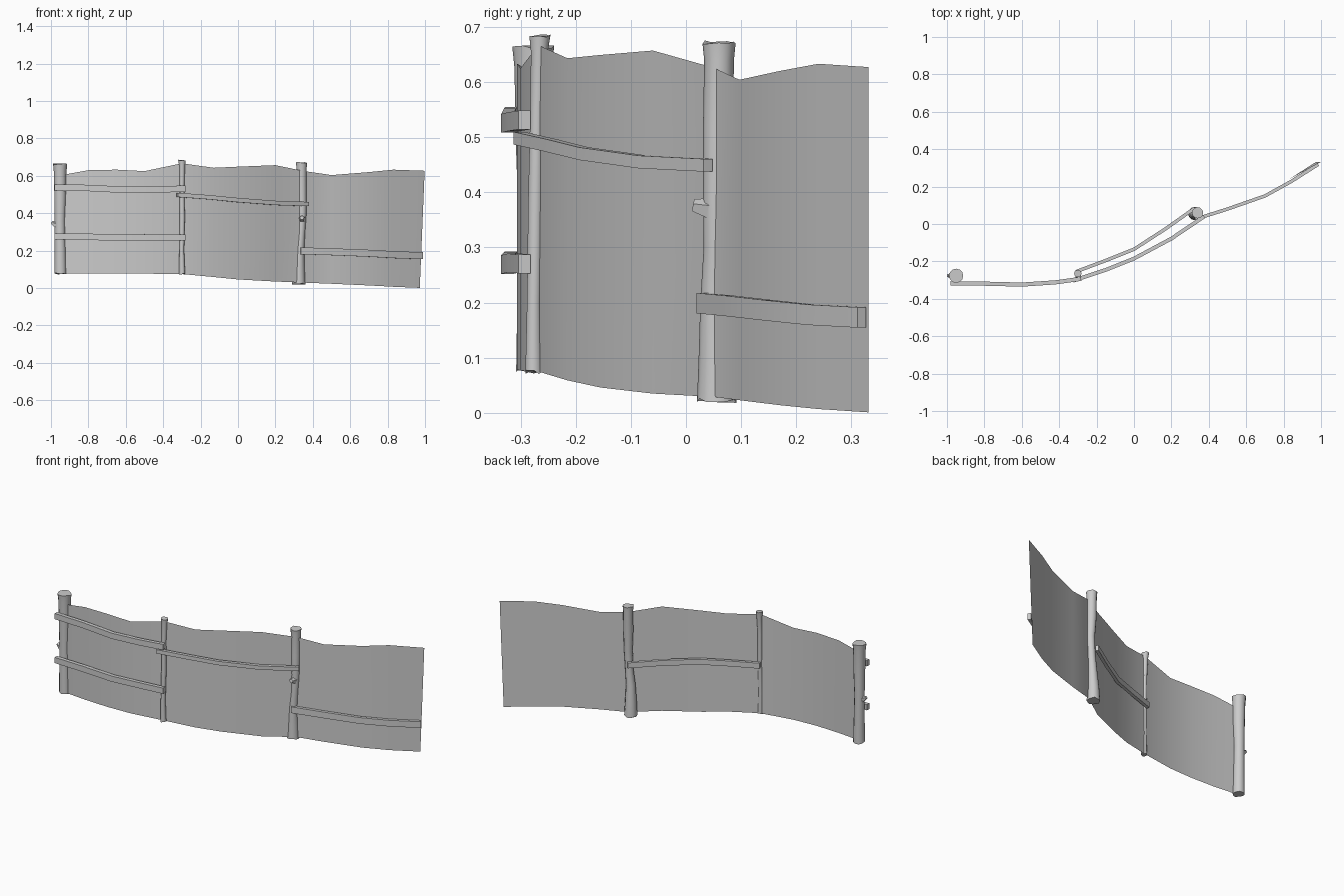
import bpy, bmesh, math, random
from mathutils import Vector, Matrix

random.seed(4)
cube = bpy.data.objects.get("Cube")
if cube:
    bpy.data.objects.remove(cube, do_unlink=True)

grey = bpy.data.materials.new("plain_grey")
grey.use_nodes = True
grey.diffuse_color = (0.6, 0.6, 0.6, 1)
grey.node_tree.nodes["Principled BSDF"].inputs["Base Color"].default_value = (0.6, 0.6, 0.6, 1)


def finish(name, bm, angle=40):
    mesh = bpy.data.meshes.new(name)
    bm.to_mesh(mesh)
    bm.free()
    mesh.materials.append(grey)
    obj = bpy.data.objects.new(name, mesh)
    bpy.context.collection.objects.link(obj)
    bpy.ops.object.select_all(action='DESELECT')
    obj.select_set(True)
    bpy.context.view_layer.objects.active = obj
    bpy.ops.object.shade_smooth_by_angle(angle=math.radians(angle))
    return obj


def loft(name, rings):
    """Join closed rings of points and cap both ends."""
    bm = bmesh.new()
    loops = [[bm.verts.new(p) for p in ring] for ring in rings]
    n = len(loops[0])
    for a, b in zip(loops, loops[1:]):
        for i in range(n):
            j = (i + 1) % n
            bm.faces.new((a[i], a[j], b[j], b[i]))
    bm.faces.new(loops[0][::-1])
    bm.faces.new(loops[-1])
    bmesh.ops.recalc_face_normals(bm, faces=bm.faces)
    return finish(name, bm)


def post(name, stations, sides=12, rough=0.004):
    """Rough log: stations are x, y, z, radius; the cut ends are uneven."""
    rings = []
    for k, (x, y, z, r) in enumerate(stations):
        end = k in (0, len(stations) - 1)
        ring = []
        for i in range(sides):
            a = math.tau * i / sides
            dz = random.uniform(-rough, rough) if end else 0
            ring.append((x + r * math.cos(a), y + r * math.sin(a), z + dz))
        rings.append(ring)
    return loft(name, rings)


def rail(name, path, height, depth):
    """Bent plank: path points are x, y, z of the centre line."""
    pts = [Vector(p) for p in path]
    rings = []
    for i, p in enumerate(pts):
        t = pts[min(i + 1, len(pts) - 1)] - pts[max(i - 1, 0)]
        side = Vector((t.y, -t.x, 0)).normalized() * depth / 2
        up = Vector((0, 0, height / 2))
        rings.append([p + side + up, p - side + up, p - side - up, p + side - up])
    return loft(name, rings)


def knot(name, base, direction, r1, r2, length):
    """Broken branch stub."""
    bm = bmesh.new()
    d = Vector(direction).normalized()
    turn = d.to_track_quat('Z', 'Y').to_matrix().to_4x4()
    bmesh.ops.create_cone(bm, cap_ends=True, segments=5, radius1=r1, radius2=r2, depth=length,
                          matrix=Matrix.Translation(Vector(base) + d * length / 2) @ turn)
    return finish(name, bm, 20)


# Curved sheet: x, y, bottom z, top z
sheet = [(-0.95, -0.285, 0.078, 0.603), (-0.8, -0.3, 0.078, 0.63), (-0.65, -0.306, 0.078, 0.633),
         (-0.5, -0.3, 0.077, 0.625), (-0.3, -0.268, 0.075, 0.667), (-0.13, -0.215, 0.059, 0.643),
         (0, -0.155, 0.046, 0.649), (0.2, -0.06, 0.035, 0.657), (0.35, 0.05, 0.029, 0.626),
         (0.5, 0.097, 0.023, 0.604), (0.7, 0.17, 0.014, 0.62), (0.83, 0.24, 0.007, 0.633),
         (0.985, 0.331, 0.001, 0.627)]
bm = bmesh.new()
columns = []
for x, y, low, high in sheet:
    lean = 0.013 if x > 0.9 else 0
    columns.append((bm.verts.new((x - lean, y, low)), bm.verts.new((x + lean, y, high))))
for a, b in zip(columns, columns[1:]):
    bm.faces.new((a[0], b[0], b[1], a[1]))
finish("curved_sheet", bm, 60)

# Posts
post("right_post", [(-0.949, -0.276, 0.077, 0.032), (-0.95, -0.276, 0.2, 0.030),
                    (-0.952, -0.276, 0.36, 0.028), (-0.95, -0.277, 0.5, 0.032),
                    (-0.951, -0.277, 0.625, 0.034), (-0.951, -0.277, 0.663, 0.038)])
post("middle_post", [(-0.299, -0.276, 0.074, 0.016), (-0.301, -0.276, 0.2, 0.013),
                     (-0.298, -0.273, 0.38, 0.014), (-0.3, -0.27, 0.55, 0.013),
                     (-0.299, -0.266, 0.655, 0.016), (-0.3, -0.265, 0.683, 0.02)], 10)
post("left_post", [(0.325, 0.056, 0.022, 0.036), (0.325, 0.055, 0.1, 0.032),
                   (0.328, 0.052, 0.2, 0.026), (0.337, 0.054, 0.3, 0.022),
                   (0.343, 0.054, 0.4, 0.023), (0.34, 0.058, 0.52, 0.027),
                   (0.34, 0.06, 0.64, 0.027), (0.34, 0.06, 0.672, 0.03)])

# Branch stubs
knot("right_post_knot", (-0.972, -0.276, 0.335), (-0.7, 0, 0.5), 0.018, 0.009, 0.03)
knot("left_post_knot", (0.342, 0.04, 0.37), (0, -1, 0.2), 0.02, 0.012, 0.028)

# Two rails on the right bay
plan = [(-0.98, -0.317), (-0.8, -0.319), (-0.6, -0.324), (-0.42, -0.312), (-0.283, -0.293)]
for name, heights in (("upper_rail", (0.538, 0.535, 0.525, 0.528, 0.531)),
                      ("lower_rail", (0.276, 0.274, 0.269, 0.272, 0.27))):
    rail(name, [(x, y, z) for (x, y), z in zip(plan, heights)], 0.034, 0.022)

# Front and back rails on the middle bay
rail("middle_front_rail", [(-0.325, -0.303, 0.498), (-0.15, -0.245, 0.485), (0, -0.185, 0.47),
                           (0.2, -0.078, 0.455), (0.375, 0.04, 0.449)], 0.023, 0.02)
rail("middle_back_rail", [(-0.31, -0.255, 0.368), (-0.15, -0.195, 0.362), (0, -0.135, 0.355),
                          (0.17, -0.025, 0.345), (0.325, 0.085, 0.33)], 0.032, 0.018)

# Rail on the left bay
rail("left_rail", [(0.335, 0.028, 0.199), (0.5, 0.08, 0.194), (0.7, 0.15, 0.186),
                   (0.84, 0.227, 0.178), (0.985, 0.319, 0.173)], 0.037, 0.018)
